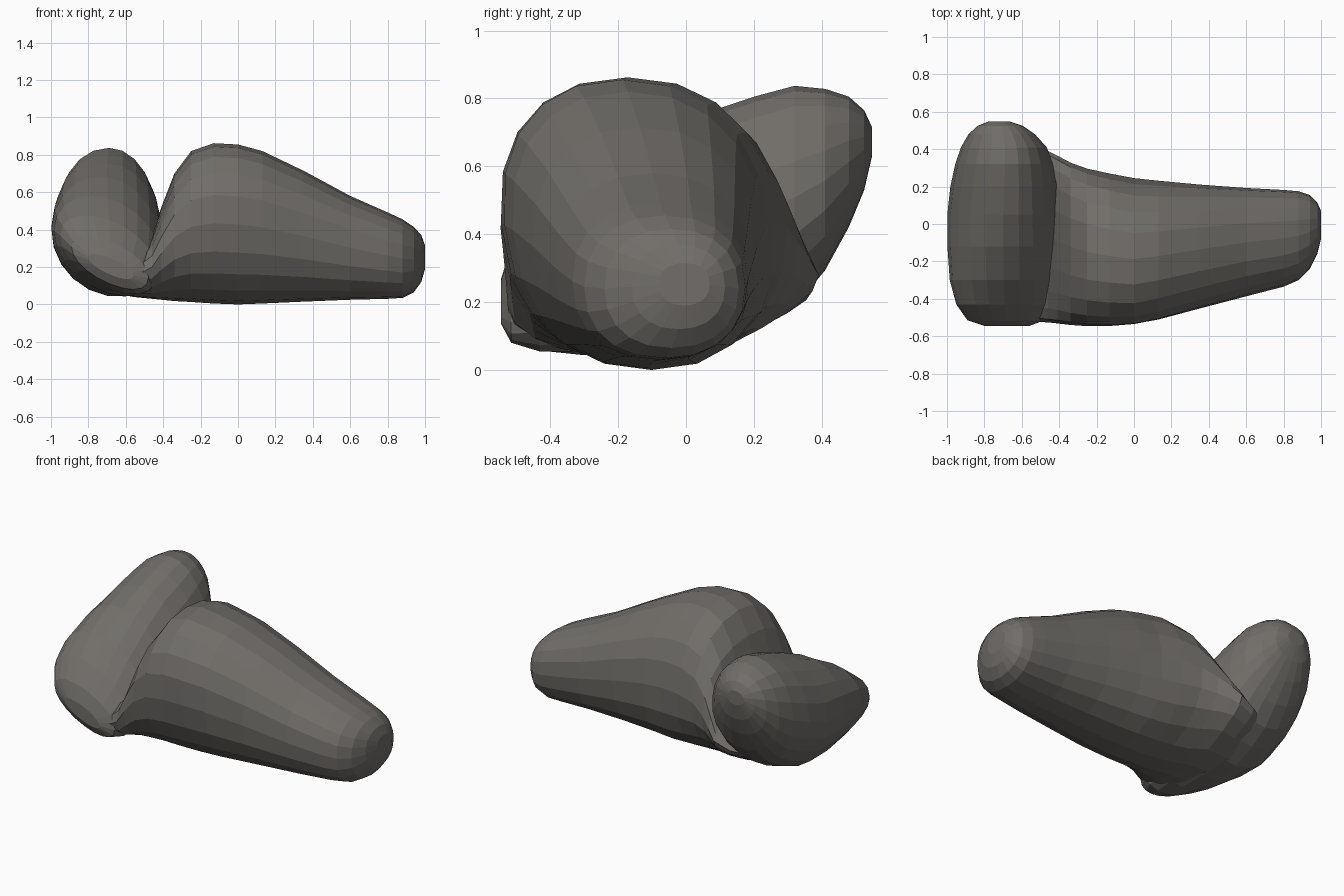
import bpy, bmesh, math

if "Cube" in bpy.data.objects:
    bpy.data.objects.remove(bpy.data.objects["Cube"])

clay = bpy.data.materials.new("dark grey stone")
clay.diffuse_color = (0.165, 0.155, 0.143, 1)
clay.use_nodes = True
clay.node_tree.nodes["Principled BSDF"].inputs["Base Color"].default_value = clay.diffuse_color


def loft(name, rings, place, sides=20, power=2.25):
    """Skin superellipse rings (pos, u_min, u_max, z_min, z_max) into a closed solid."""
    bm = bmesh.new()
    loops = []
    for pos, u0, u1, z0, z1 in rings:
        loop = []
        for i in range(sides):
            a = 2 * math.pi * i / sides
            c, s = math.cos(a), math.sin(a)
            e = 2 / power
            u = (u0 + u1) / 2 + (u1 - u0) / 2 * math.copysign(abs(c) ** e, c)
            z = (z0 + z1) / 2 + (z1 - z0) / 2 * math.copysign(abs(s) ** e, s)
            loop.append(bm.verts.new(place(pos, u, z)))
        loops.append(loop)
    for a, b in zip(loops, loops[1:]):
        for i in range(sides):
            j = (i + 1) % sides
            bm.faces.new((a[i], a[j], b[j], b[i]))
    bm.faces.new(loops[0])
    bm.faces.new(loops[-1])
    bmesh.ops.recalc_face_normals(bm, faces=bm.faces)
    mesh = bpy.data.meshes.new(name)
    bm.to_mesh(mesh)
    bm.free()
    mesh.materials.append(clay)
    ob = bpy.data.objects.new(name, mesh)
    bpy.context.collection.objects.link(ob)
    return ob


def place_body(x, y, z):
    """Lean the crown forward and lift the back underside near the fold."""
    near_fold = min(1, max(0, (-0.1 - x) / 0.3))
    low = max(0, (0.45 - z) / 0.45)
    lean = 0.1 * (z - 0.43) * max(0, 1 - abs(x) * 1.6)
    return (x, y - lean, z + 0.4 * max(0, y - 0.03) * low * near_fold)


def place_lobe(y, x, z):
    """Narrow the top, lift the outer underside and roll the front end outward."""
    low = max(0, min(1, (0.5 - z) / 0.3))
    front = max(0, min(1, (0.05 - y) / 0.5))
    pinch = 0.4 if x > -0.7 else 0.1
    x2 = -0.7 + (x + 0.7) * (1 - pinch * max(0, z - 0.35))
    return (x2, y, z + 0.06 * (-0.6 - x) * low + 0.35 * front * (-0.7 - x))


# Large tapering lobe: rings along x (x, y_min, y_max, z_min, z_max)
body = loft("tapered_body", [
    (-0.80, -0.36, 0.20, 0.10, 0.18),
    (-0.68, -0.47, 0.31, 0.065, 0.20),
    (-0.56, -0.525, 0.37, 0.04, 0.25),
    (-0.46, -0.532, 0.385, 0.03, 0.37),
    (-0.41, -0.537, 0.36, 0.025, 0.52),
    (-0.34, -0.543, 0.325, 0.018, 0.70),
    (-0.25, -0.547, 0.295, 0.013, 0.82),
    (-0.13, -0.545, 0.27, 0.005, 0.862),
    (0.00, -0.535, 0.245, 0.0, 0.855),
    (0.13, -0.512, 0.23, 0.005, 0.82),
    (0.35, -0.455, 0.208, 0.015, 0.715),
    (0.60, -0.387, 0.192, 0.025, 0.58),
    (0.80, -0.335, 0.182, 0.03, 0.492),
    (0.88, -0.30, 0.175, 0.035, 0.455),
    (0.94, -0.24, 0.155, 0.065, 0.415),
    (0.98, -0.16, 0.115, 0.12, 0.37),
    (1.00, -0.08, 0.07, 0.19, 0.315),
], place_body)

# Leaning side lobe: rings along y (y, x_min, x_max, z_min, z_max)
lobe = loft("leaning_lobe", [
    (-0.545, -0.80, -0.56, 0.16, 0.25),
    (-0.515, -0.89, -0.48, 0.11, 0.34),
    (-0.43, -0.95, -0.43, 0.08, 0.455),
    (-0.30, -0.985, -0.41, 0.055, 0.57),
    (-0.12, -0.998, -0.40, 0.04, 0.68),
    (0.05, -1.00, -0.40, 0.055, 0.755),
    (0.20, -0.985, -0.40, 0.11, 0.805),
    (0.32, -0.96, -0.415, 0.18, 0.837),
    (0.41, -0.93, -0.445, 0.29, 0.828),
    (0.48, -0.89, -0.51, 0.42, 0.805),
    (0.525, -0.84, -0.58, 0.53, 0.765),
    (0.548, -0.78, -0.66, 0.63, 0.715),
], place_lobe, power=2.1)

# Fuse both lobes into one skin
fuse = body.modifiers.new("fuse", 'BOOLEAN')
fuse.operation = 'UNION'
fuse.solver = 'EXACT'
fuse.object = lobe
bpy.context.view_layer.objects.active = body
body.select_set(True)
bpy.ops.object.modifier_apply(modifier=fuse.name)
bpy.data.objects.remove(lobe)
